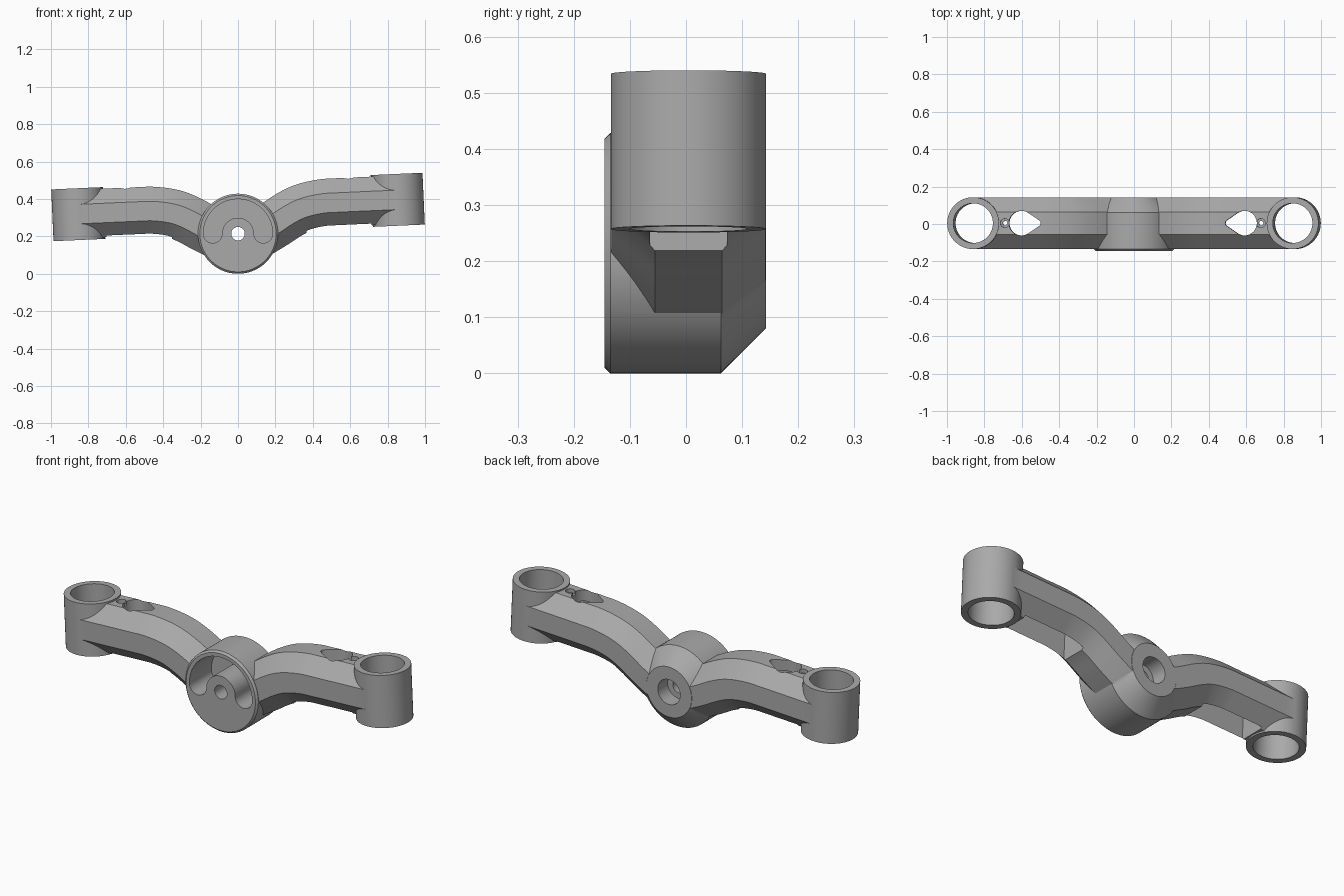
import bpy, bmesh
from math import sin, cos, pi, radians
from mathutils import Matrix, Vector

cube = bpy.data.objects.get("Cube")
if cube:
    bpy.data.objects.remove(cube)

grey = bpy.data.materials.new("mid grey")
grey.use_nodes = True
COLOUR = (0.40, 0.40, 0.40, 1)
grey.diffuse_color = COLOUR
grey.node_tree.nodes["Principled BSDF"].inputs["Base Color"].default_value = COLOUR

HUB_R, HUB_Z = 0.214, 0.214        # hub disc
TUBE_X, TUBE_R, ARM_Z = 0.855, 0.1385, 0.357
MID_Y = 0.0045                     # centre plane of arms and tubes


def loft(name, rings):
    """Closed solid through a list of equal-length rings of points."""
    bm = bmesh.new()
    loops = [[bm.verts.new(p) for p in ring] for ring in rings]
    n = len(loops[0])
    for a, b in zip(loops, loops[1:]):
        for i in range(n):
            j = (i + 1) % n
            bm.faces.new((a[i], a[j], b[j], b[i]))
    bm.faces.new(loops[0][::-1])
    bm.faces.new(loops[-1])
    bmesh.ops.recalc_face_normals(bm, faces=bm.faces)
    mesh = bpy.data.meshes.new(name)
    bm.to_mesh(mesh)
    bm.free()
    mesh.materials.append(grey)
    obj = bpy.data.objects.new(name, mesh)
    bpy.context.collection.objects.link(obj)
    return obj


def arc(cx, cy, r, start, end, steps=24):
    return [(cx + r * cos(radians(start + (end - start) * i / steps)),
             cy + r * sin(radians(start + (end - start) * i / steps)))
            for i in range(steps + 1)]


def circle(r, cx=0, cy=0, n=72):
    return arc(cx, cy, r, 0, 360, n)[:-1]


def upright(name, outline, z0, z1):
    return loft(name, [[(x, y, z) for x, y in outline] for z in (z0, z1)])


def turned(name, profile):
    """Round solid along y around the hub axis, from (y, radius) pairs."""
    return loft(name, [[(x, y, HUB_Z + z) for x, z in circle(r, n=96)] for y, r in profile])


def combine(target, tool, operation):
    mod = target.modifiers.new(operation, 'BOOLEAN')
    mod.operation, mod.object, mod.solver = operation, tool, 'EXACT'
    bpy.context.view_layer.objects.active = target
    bpy.ops.object.modifier_apply(modifier=mod.name)
    bpy.data.objects.remove(tool)


def smooth_path(pts, steps=5):
    """Catmull-Rom curve through the points."""
    p = [Vector(q) for q in pts]
    p = [2 * p[0] - p[1]] + p + [2 * p[-1] - p[-2]]
    out = []
    for a, b, c, d in zip(p, p[1:], p[2:], p[3:]):
        for i in range(steps):
            t = i / steps
            out.append(0.5 * (2 * b + (c - a) * t + (2 * a - 5 * b + 4 * c - d) * t * t
                              + (3 * b - a - 3 * c + d) * t ** 3))
    return out + [p[-2]]


# Octagonal arm swept from end to end through the hub
half = [(0.08, 0.2), (0.18, 0.25), (0.27, 0.303), (0.35, 0.337), (0.45, 0.355), (0.55, ARM_Z),
        (TUBE_X, ARM_Z)]
path = smooth_path([(-x, z) for x, z in reversed(half)] + [(0, 0.187)] + half)
octagon = [(sy * y, sz * z) for sy, sz, pts in (
    (1, 1, ((0.06, 0.13), (0.1375, 0.052))), (1, -1, ((0.1375, 0.052), (0.06, 0.13))),
    (-1, -1, ((0.06, 0.13), (0.1375, 0.052))), (-1, 1, ((0.1375, 0.052), (0.06, 0.13))))
    for y, z in pts]
rings = []
for i, p in enumerate(path):
    t = (path[min(i + 1, len(path) - 1)] - path[max(i - 1, 0)]).normalized()
    rings.append([(p.x - t.y * h, MID_Y + y, p.y + t.x * h) for y, h in octagon])
body = loft("swing_arm", rings)

# Tubes at both ends
for s in (-1, 1):
    combine(body, upright("end_tube", circle(TUBE_R, s * TUBE_X, MID_Y),
                          ARM_Z - TUBE_R, ARM_Z + TUBE_R), 'UNION')

# Bores, underside pockets, teardrop openings and screw holes
for s in (-1, 1):
    combine(body, upright("tube_bore", circle(0.106, s * TUBE_X, MID_Y), 0, 1), 'DIFFERENCE')
    pocket = [(s * x, MID_Y + y) for x, y in
              ((0.36, -0.069), (0.71, -0.069), (0.71, 0.069), (0.36, 0.069))]
    combine(body, upright("underside_pocket", pocket, 0, ARM_Z + 0.07), 'DIFFERENCE')
    drop = arc(0.597, 0, 0.066, -125, 125) + arc(0.512, 0, 0.018, 125, 235, 10)
    combine(body, upright("teardrop_opening", [(s * x, MID_Y + y) for x, y in drop],
                          ARM_Z, 1), 'DIFFERENCE')
    for r, low in ((0.012, ARM_Z), (0.024, ARM_Z + 0.11)):
        combine(body, upright("screw_hole", circle(r, s * 0.685, MID_Y, 32), low, 1), 'DIFFERENCE')

# Slight tilt of the arm
pivot = Matrix.Translation((0, 0, ARM_Z))
body.data.transform(pivot @ Matrix.Rotation(radians(-2.57), 4, 'Y') @ pivot.inverted())

# Hub with bevelled front rim and conical back
combine(body, turned("hub", [(-0.145, HUB_R - 0.01), (-0.135, HUB_R), (0.062, HUB_R),
                             (0.143, HUB_R - 0.081)]), 'UNION')

# Arched recess with rounded ends in the hub front
arch = (arc(0, 0, 0.185, 0, 180, 48) + arc(-0.135, 0, 0.05, 180, 360)[1:]
        + arc(0, 0, 0.085, 180, 0, 36)[1:] + arc(0.135, 0, 0.05, 180, 360)[1:-1])
combine(body, loft("hub_recess", [[(x, y, HUB_Z + z) for x, z in arch] for y in (-0.3, 0.04)]),
        'DIFFERENCE')

# Axle hole and wider rear counterbore
combine(body, turned("axle_hole", [(-0.3, 0.036), (0.3, 0.036)]), 'DIFFERENCE')
combine(body, turned("rear_counterbore", [(0.06, 0.066), (0.3, 0.066)]), 'DIFFERENCE')

bpy.ops.object.select_all(action='DESELECT')
body.select_set(True)
bpy.context.view_layer.objects.active = body
bpy.ops.object.shade_smooth_by_angle(angle=radians(25))
